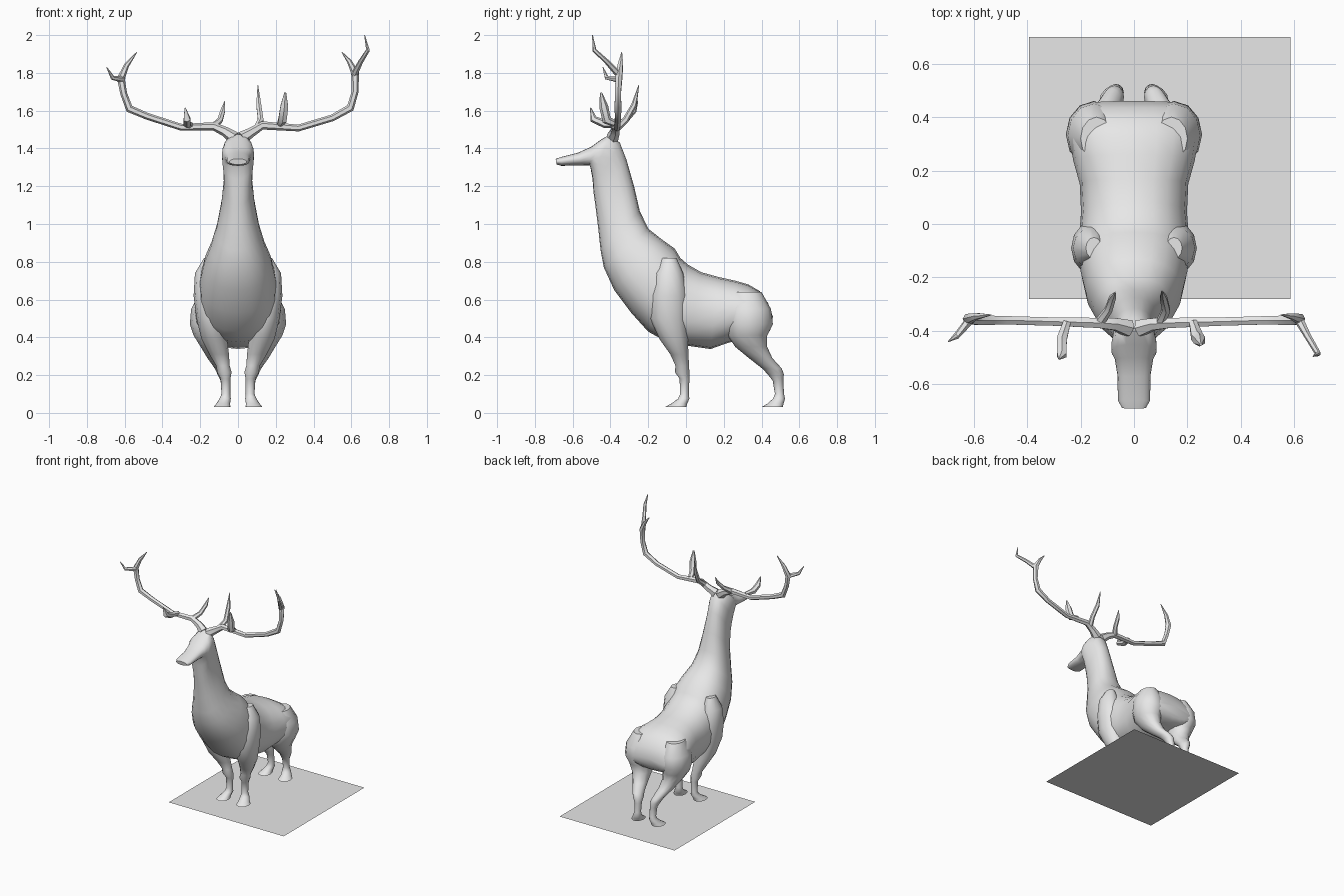
import bpy, bmesh, math
from mathutils import Vector

grey = bpy.data.materials.new("light grey")
grey.diffuse_color = (0.8, 0.8, 0.8, 1)


def finish(name, bm, mirror=False, smooth=50):
    bmesh.ops.recalc_face_normals(bm, faces=bm.faces)
    me = bpy.data.meshes.new(name)
    bm.to_mesh(me)
    bm.free()
    me.materials.append(grey)
    ob = bpy.data.objects.new(name, me)
    bpy.context.collection.objects.link(ob)
    if mirror:
        ob.modifiers.new("mirror", 'MIRROR')
    bpy.ops.object.select_all(action='DESELECT')
    ob.select_set(True)
    bpy.context.view_layer.objects.active = ob
    bpy.ops.object.shade_smooth_by_angle(angle=math.radians(smooth))
    return ob


def loft(bm, rings, sides, power=1.0):
    """Skin closed rings given as (centre, half axis u, half axis v)."""
    def sp(t):
        return math.copysign(abs(t) ** power, t)
    loops = []
    for c, u, v in rings:
        loops.append([bm.verts.new(c + u * sp(math.cos(a)) + v * sp(math.sin(a)))
                      for a in (2 * math.pi * i / sides for i in range(sides))])
    for p, q in zip(loops, loops[1:]):
        for i in range(sides):
            j = (i + 1) % sides
            bm.faces.new((p[i], p[j], q[j], q[i]))
    bm.faces.new(loops[0])
    bm.faces.new(loops[-1])


def tube(bm, pts, ref, sides=6):
    """Tapered horn along points (x, y, z, radius)."""
    P = [Vector(p[:3]) for p in pts]
    rings = []
    for i, p in enumerate(P):
        t = (P[min(i + 1, len(P) - 1)] - P[max(i - 1, 0)]).normalized()
        u = t.cross(Vector(ref)).normalized()
        rings.append((p, u * pts[i][3], t.cross(u) * pts[i][3]))
    loft(bm, rings, sides)


# Head, neck and torso: top (y, z), bottom (y, z), half width
sections = [
    (-.69, 1.345, -.685, 1.315, .045), (-.66, 1.355, -.66, 1.308, .060),
    (-.57, 1.378, -.56, 1.310, .062), (-.50, 1.410, -.51, 1.310, .072),
    (-.45, 1.447, -.505, 1.295, .085), (-.40, 1.475, -.495, 1.24, .085),
    (-.35, 1.43, -.49, 1.17, .078), (-.315, 1.34, -.48, 1.10, .075),
    (-.275, 1.20, -.465, .98, .090), (-.245, 1.07, -.452, .86, .115),
    (-.20, .975, -.435, .77, .145), (-.13, .92, -.38, .65, .180),
    (-.06, .87, -.29, .53, .200), (-.03, .82, -.20, .43, .205),
    (.01, .785, -.10, .375, .205), (.08, .745, .01, .355, .198),
    (.17, .72, .13, .338, .203), (.26, .70, .22, .37, .228),
    (.33, .68, .30, .39, .238), (.39, .645, .37, .40, .232),
    (.435, .58, .42, .41, .205), (.46, .51, .445, .435, .15)]
bm = bmesh.new()
rings = []
for ty, tz, by, bz, w in sections:
    top, bot = Vector((0, ty, tz)), Vector((0, by, bz))
    rings.append(((top + bot) / 2, Vector((w, 0, 0)), (top - bot) / 2))
loft(bm, rings, 20, .88)
finish("body", bm)

# Legs: x, y, z, half width, half depth
legs = {
    "front_leg": [(.15, -.09, .82, .03, .04), (.16, -.09, .74, .068, .075),
                  (.155, -.09, .62, .080, .10), (.145, -.09, .50, .075, .10),
                  (.125, -.065, .39, .068, .075), (.10, -.035, .31, .052, .048),
                  (.08, -.02, .25, .036, .036), (.072, -.02, .215, .038, .038),
                  (.066, -.008, .18, .026, .026), (.064, -.008, .10, .023, .023),
                  (.068, -.012, .075, .030, .030), (.078, -.035, .05, .036, .042),
                  (.085, -.055, .03, .045, .057)],
    "back_leg": [(.14, .32, .64, .06, .08), (.15, .33, .55, .098, .12),
                 (.15, .335, .47, .105, .125), (.145, .325, .41, .090, .105),
                 (.13, .345, .35, .068, .085), (.11, .395, .29, .052, .062),
                 (.085, .455, .235, .038, .052), (.073, .475, .205, .036, .043),
                 (.066, .487, .17, .026, .028), (.064, .495, .10, .023, .024),
                 (.068, .492, .075, .030, .032), (.078, .475, .05, .036, .042),
                 (.085, .455, .03, .045, .057)]}
for name, rows in legs.items():
    bm = bmesh.new()
    loft(bm, [(Vector(r[:3]), Vector((r[3], 0, 0)), Vector((0, r[4], 0)))
              for r in rows], 12)
    finish(name, bm, mirror=True)

X, Y = (1, 0, 0), (0, 1, 0)
# Left antler: beam, two end tips, two tines
bm = bmesh.new()
tube(bm, [(-.02, -.39, 1.455, .035), (-.07, -.375, 1.49, .026), (-.13, -.37, 1.517, .022),
          (-.30, -.365, 1.512, .018), (-.48, -.36, 1.57, .018), (-.575, -.36, 1.61, .021),
          (-.605, -.36, 1.69, .018), (-.62, -.355, 1.77, .021), (-.59, -.345, 1.84, .014),
          (-.535, -.34, 1.91, .002)], Y)
tube(bm, [(-.61, -.355, 1.765, .018), (-.665, -.42, 1.775, .012),
          (-.695, -.44, 1.83, .002)], Y)
tube(bm, [(-.25, -.365, 1.525, .016), (-.27, -.43, 1.53, .022), (-.27, -.49, 1.555, .020),
          (-.28, -.505, 1.615, .003)], X)
tube(bm, [(-.13, -.37, 1.515, .020), (-.095, -.32, 1.55, .016), (-.08, -.275, 1.60, .014),
          (-.07, -.255, 1.65, .002)], X)
finish("left_antler", bm)

# Right antler: taller tips and tines
bm = bmesh.new()
tube(bm, [(.02, -.39, 1.455, .035), (.07, -.375, 1.485, .026), (.13, -.37, 1.522, .022),
          (.32, -.365, 1.508, .018), (.50, -.36, 1.562, .018), (.595, -.36, 1.615, .021),
          (.62, -.36, 1.70, .018), (.62, -.355, 1.80, .021), (.59, -.345, 1.86, .013),
          (.55, -.34, 1.91, .002)], Y)
tube(bm, [(.615, -.355, 1.79, .018), (.65, -.42, 1.86, .013), (.688, -.485, 1.92, .011),
          (.67, -.495, 2.0, .002)], X)
tube(bm, [(.22, -.365, 1.525, .016), (.235, -.42, 1.55, .025), (.245, -.435, 1.62, .024),
          (.25, -.45, 1.695, .006)], X)
tube(bm, [(.10, -.37, 1.505, .020), (.12, -.32, 1.55, .017), (.11, -.275, 1.63, .015),
          (.105, -.25, 1.735, .002)], X)
finish("right_antler", bm)

# Flat ground sheet that belongs to the model
bm = bmesh.new()
bm.faces.new([bm.verts.new(p) for p in
              ((-.393, -.28, 0), (.585, -.28, 0), (.585, .70, 0), (-.393, .70, 0))])
ob = finish("base_sheet", bm)
if ob.data.polygons[0].normal.z < 0:
    ob.data.flip_normals()
